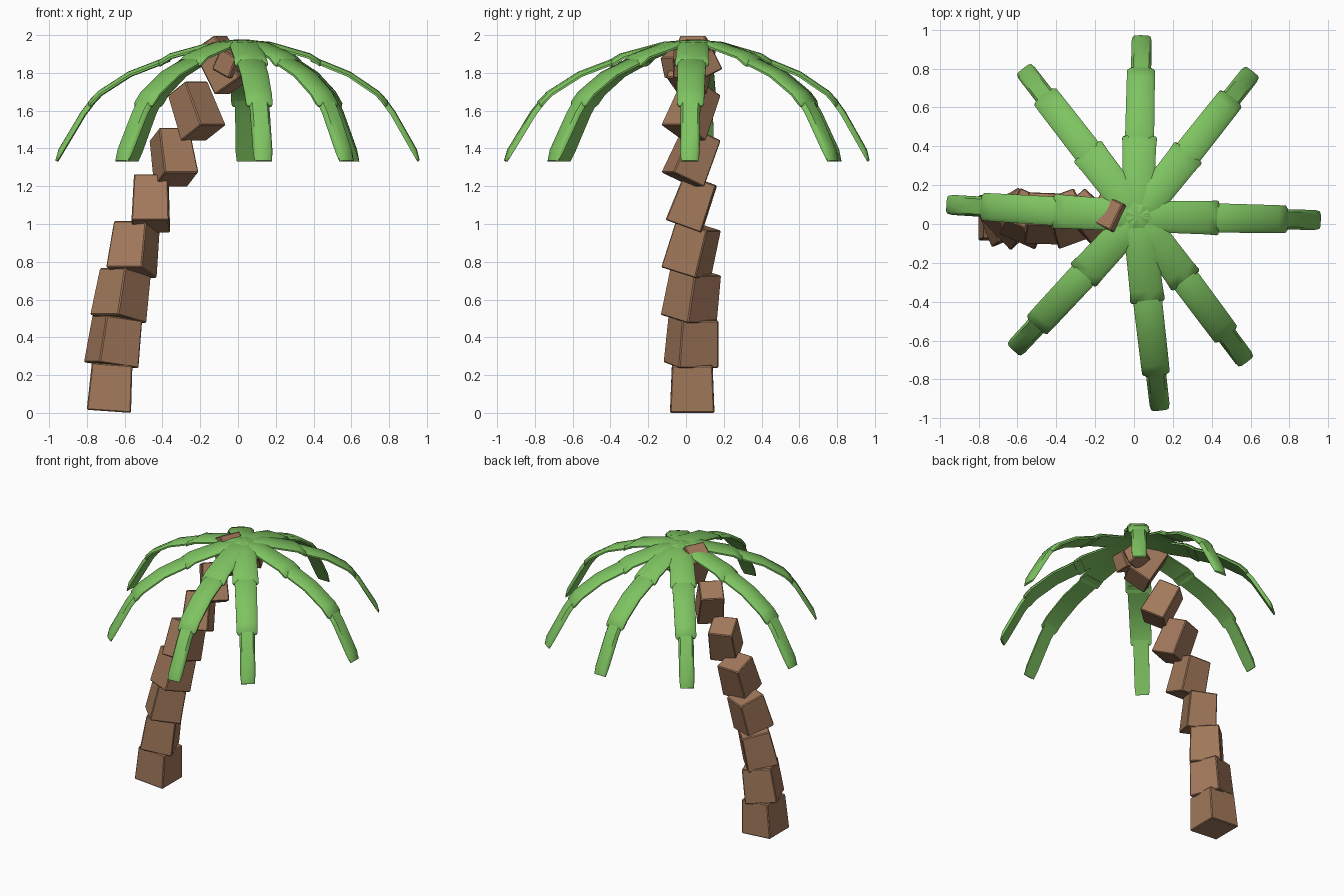
import bpy, bmesh
from math import radians, cos, sin, atan2, hypot
from mathutils import Vector, Matrix

if "Cube" in bpy.data.objects:
    bpy.data.objects.remove(bpy.data.objects["Cube"])


def material(name, rgb):
    m = bpy.data.materials.new(name)
    m.use_nodes = True
    m.diffuse_color = (*rgb, 1)
    m.node_tree.nodes["Principled BSDF"].inputs["Base Color"].default_value = (*rgb, 1)
    return m


bark = material("brown bark", (0.36, 0.19, 0.105))
leaf = material("leaf green", (0.21, 0.55, 0.12))


def finish(bm, name, mat, smooth=None):
    bmesh.ops.recalc_face_normals(bm, faces=bm.faces)
    mesh = bpy.data.meshes.new(name)
    bm.to_mesh(mesh)
    bm.free()
    mesh.materials.append(mat)
    ob = bpy.data.objects.new(name, mesh)
    bpy.context.collection.objects.link(ob)
    if smooth:
        bpy.ops.object.select_all(action="DESELECT")
        ob.select_set(True)
        bpy.context.view_layer.objects.active = ob
        bpy.ops.object.shade_smooth_by_angle(angle=radians(smooth))
    return ob


def block(name, centre, rotation, bottom, top, height):
    """Square block that narrows towards its top, with softened edges."""
    bm = bmesh.new()
    bmesh.ops.create_cube(bm, size=1)
    for v in bm.verts:
        w = top if v.co.z > 0 else bottom
        v.co = Vector((v.co.x * w, v.co.y * w, v.co.z * height))
    bmesh.ops.bevel(bm, geom=bm.edges[:], offset=0.006, segments=1, affect="EDGES")
    bm.transform(Matrix.Translation(centre) @ rotation)
    return finish(bm, name, mat=bark)


# Trunk: each block spins and leans a little more than the one below
trunk_x = [-0.675, -0.655, -0.615, -0.55, -0.46, -0.345, -0.225, -0.085]
for i, x in enumerate(trunk_x):
    turn = Matrix.Rotation(radians(22 * i), 4, "Z") @ Matrix.Rotation(radians(4 * (i + 1)), 4, "Y")
    wide = 0.235 - 0.009 * i
    block(f"trunk_block_{i + 1}", (x, 0.033, 0.133 + 0.2445 * i), turn,
          wide, wide - 0.02, 0.25 + 0.003 * i)

# Coconuts tucked under the crown
for i, (x, y) in enumerate([(0.06, 0.1), (-0.04, -0.05), (0.07, -0.01)]):
    turn = Matrix.Rotation(radians(35 * i + 20), 4, "Z") @ Matrix.Rotation(radians(25), 4, "X")
    block(f"coconut_{i + 1}", (x, y, 1.85), turn, 0.12, 0.11, 0.12)

# Frond sections: half widths at each end and path of (reach, height)
sections = [
    (0.075, 0.093, [(-0.03, 1.95), (0.15, 1.935), (0.36, 1.875), (0.42, 1.835)]),
    (0.076, 0.07, [(0.37, 1.86), (0.57, 1.78), (0.72, 1.68), (0.775, 1.62)]),
    (0.053, 0.051, [(0.74, 1.66), (0.8, 1.58), (0.945, 1.33)]),
]
# Cross-section: flat underside, rounded upper corners
outline = [(-1, 0), (1, 0), (1, 0.35), (0.75, 0.9), (0, 1), (-0.75, 0.9), (-1, 0.35)]


def add_section(bm, half_a, half_b, path, thick):
    """Loft the outline along a path in the XZ plane, pinching both ends."""
    pts = [Vector((r, 0, z)) for r, z in path]
    first, last = pts[0], pts[-1]
    pts = [first, first.lerp(pts[1], 0.15)] + pts[1:-1] + [pts[-2].lerp(last, 0.8), last]
    rings = []
    for k, p in enumerate(pts):
        tangent = (pts[min(k + 1, len(pts) - 1)] - pts[max(k - 1, 0)]).normalized()
        up = tangent.cross(Vector((0, 1, 0)))
        up = up if up.z > 0 else -up
        end = k in (0, len(pts) - 1)
        half = half_a + (half_b - half_a) * k / (len(pts) - 1)
        half *= 0.9 if end else 1
        t = thick * (0.45 if end else 1)
        rings.append([bm.verts.new(p + Vector((0, a * half, 0)) + up * b * t) for a, b in outline])
    n = len(outline)
    for low, high in zip(rings, rings[1:]):
        for j in range(n):
            bm.faces.new((low[j], low[(j + 1) % n], high[(j + 1) % n], high[j]))
    bm.faces.new(rings[0])
    bm.faces.new(rings[-1])


# Crown: eight drooping fronds aimed at their tips
centre = Vector((0.02, 0.04, 0))
tips = [(0.96, 0.02), (0.61, 0.785), (0.04, 0.97), (-0.57, 0.8),
        (-0.965, 0.1), (-0.62, -0.65), (0.135, -0.96), (0.58, -0.71)]
for i, (x, y) in enumerate(tips):
    dx, dy = x - centre.x, y - centre.y
    stretch = hypot(dx, dy) / 0.955
    bm = bmesh.new()
    for half_a, half_b, path in sections:
        add_section(bm, half_a, half_b, [(r * stretch, z) for r, z in path], 0.03)
    bm.transform(Matrix.Translation(centre) @ Matrix.Rotation(atan2(dy, dx), 4, "Z"))
    finish(bm, f"frond_{i + 1}", leaf, smooth=45)
